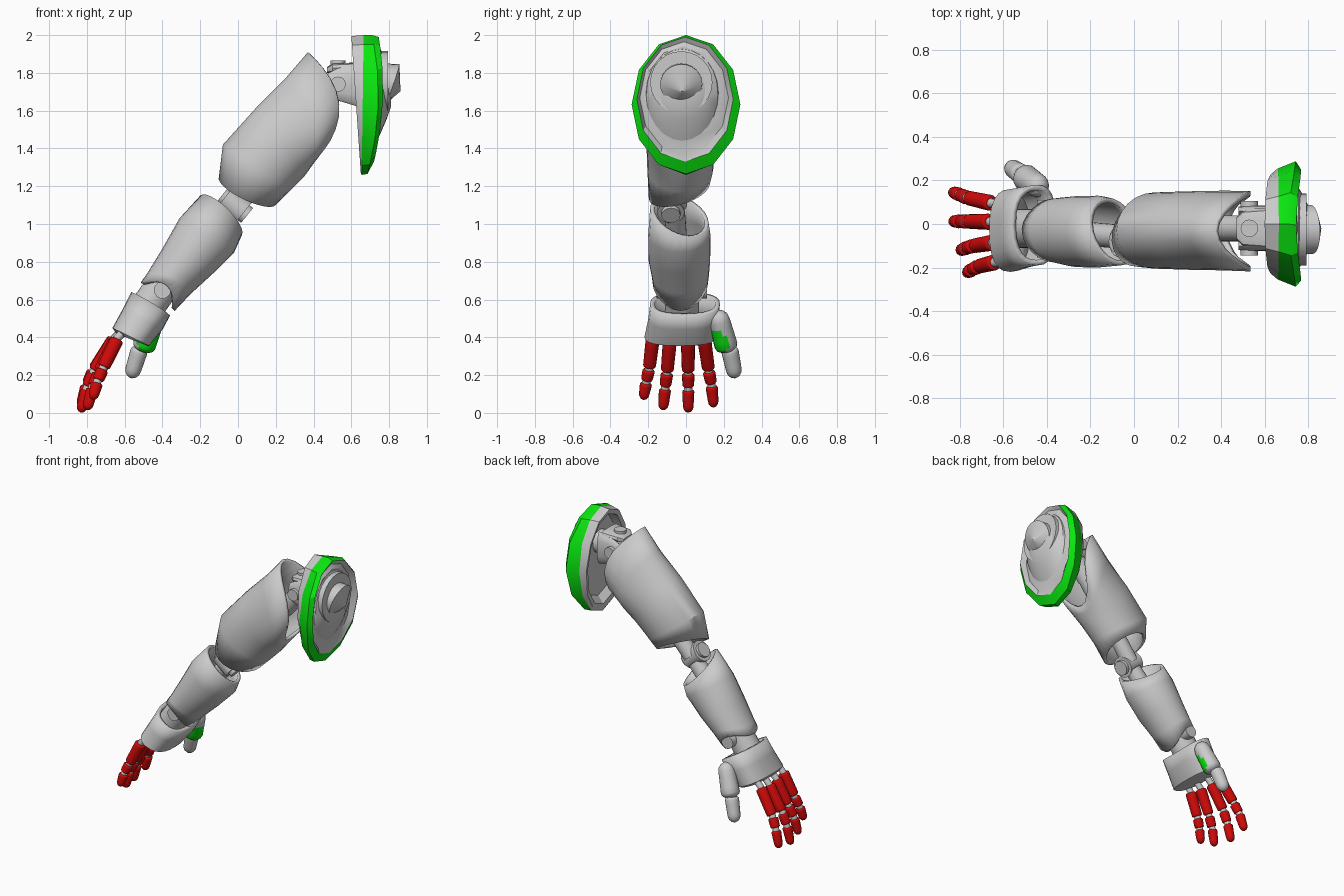
import bpy, bmesh, math
from mathutils import Vector as V

if "Cube" in bpy.data.objects:
    bpy.data.objects.remove(bpy.data.objects["Cube"])


def material(name, col):
    m = bpy.data.materials.new(name)
    m.diffuse_color = (*col, 1)
    m.use_nodes = True
    m.node_tree.nodes["Principled BSDF"].inputs["Base Color"].default_value = m.diffuse_color
    return m


GREY = material("grey", (0.6, 0.6, 0.6))
GREEN = material("green", (0.003, 0.82, 0.005))
RED = material("red", (0.64, 0.003, 0.003))


def finish(name, bm, mats, smooth=35, thick=0):
    bmesh.ops.recalc_face_normals(bm, faces=bm.faces)
    me = bpy.data.meshes.new(name)
    bm.to_mesh(me)
    bm.free()
    ob = bpy.data.objects.new(name, me)
    bpy.context.collection.objects.link(ob)
    for m in mats:
        me.materials.append(m)
    bpy.ops.object.select_all(action='DESELECT')
    ob.select_set(True)
    bpy.context.view_layer.objects.active = ob
    bpy.ops.object.shade_smooth_by_angle(angle=math.radians(smooth))
    if thick:
        mod = ob.modifiers.new("wall", 'SOLIDIFY')
        mod.thickness = thick
        mod.offset = -1
    return ob


def loft(name, rings, n=24, mats=(GREY,), band=None, power=1.0, caps=(False, False), **kw):
    """Ring = top (x,z), bottom (x,z), y centre, half width, side push (x,z), side tilt (x,z)."""
    bm = bmesh.new()
    loops = []
    for top, bot, yc, w, *extra in rings:
        push = extra[0] if extra else (0, 0)
        tilt = extra[1] if len(extra) > 1 else (0, 0)
        loop = []
        for i in range(n):
            a = math.tau * i / n
            c, s = math.cos(a), math.sin(a)
            c = math.copysign(abs(c) ** power, c)
            s = math.copysign(abs(s) ** power, s)
            x, z = [(top[k] + bot[k]) / 2 + c * (top[k] - bot[k]) / 2
                    + push[k] * s * s + tilt[k] * s for k in (0, 1)]
            loop.append(bm.verts.new((x, yc + s * w, z)))
        loops.append(loop)
    for r, (a, b) in enumerate(zip(loops, loops[1:])):
        for i in range(n):
            j = (i + 1) % n
            f = bm.faces.new((a[i], a[j], b[j], b[i]))
            if band and r in band:
                f.material_index = 1
    if caps[0]:
        bm.faces.new(loops[0])
    if caps[1]:
        bm.faces.new(loops[-1])
    return finish(name, bm, mats, **kw)


def rod(name, path, radii, mat=GREY, n=16, rule=None):
    """Round solid swept along a path, one radius per point."""
    pts = [V(p) for p in path]
    bm = bmesh.new()
    loops = []
    for k, p in enumerate(pts):
        d = (pts[min(k + 1, len(pts) - 1)] - pts[max(k - 1, 0)]).normalized()
        u = d.cross(V((0, 1, 0)) if abs(d.y) < 0.9 else V((1, 0, 0))).normalized()
        v = d.cross(u)
        loops.append([bm.verts.new(p + radii[k] * (u * math.cos(math.tau * i / n)
                      + v * math.sin(math.tau * i / n))) for i in range(n)])
    for a, b in zip(loops, loops[1:]):
        for i in range(n):
            bm.faces.new((a[i], a[(i + 1) % n], b[(i + 1) % n], b[i]))
    bm.faces.new(loops[0])
    bm.faces.new(loops[-1])
    bmesh.ops.recalc_face_normals(bm, faces=bm.faces)
    if rule:
        for f in bm.faces:
            f.material_index = int(rule(f))
    return finish(name, bm, (mat, GREEN))


def capsule(name, a, b, ra, rb, round_a=0.3, round_b=1.0, mat=GREY, rule=None):
    """Tapered rod; a rounding over 0.5 gives a dome, less gives a softened flat end."""
    a, b = V(a), V(b)
    d = (b - a).normalized()

    def end(r, rnd):
        out = []
        for t in (10, 35, 62, 90):
            t = math.radians(t)
            s = math.sin(t) if rnd > 0.5 else 0.75 + 0.25 * math.sin(t)
            out.append((r * rnd * (1 - math.cos(t)), r * s))
        return out
    ea, eb = end(ra, round_a), end(rb, round_b)
    path = [a + d * o for o, _ in ea]
    radii = [r for _, r in ea]
    tail = [b - d * o for o, _ in reversed(eb)]
    start = path[-1]
    for k in (0.25, 0.5, 0.75):
        path.append(start.lerp(tail[0], k))
        radii.append(ra + (rb - ra) * k)
    return rod(name, path + tail, radii + [r for _, r in reversed(eb)], mat, rule=rule)


def cyl(name, a, b, r, n=24):
    return rod(name, [a, b], [r, r], n=n)


# Upper arm sleeve, its shoulder rim cut away at top and bottom
loft("upper_arm", [
    ((-0.10, 1.25), (0.20, 1.10), -0.035, 0.162, (0, 0), (0.03, 0.04)),
    ((-0.08, 1.42), (0.27, 1.17), -0.03, 0.175),
    ((0.10, 1.62), (0.35, 1.25), -0.03, 0.18, (0.02, 0)),
    ((0.25, 1.77), (0.40, 1.32), -0.03, 0.183, (0.08, -0.02)),
    ((0.37, 1.91), (0.43, 1.36), -0.033, 0.185, (0.135, 0.0))], thick=0.022)

# Forearm sleeve, slanted elbow rim and notched wrist rim
loft("forearm", [
    ((-0.20, 1.15), (0.02, 0.94), -0.035, 0.155, (0, 0), (-0.03, -0.04)),
    ((-0.31, 1.03), (-0.02, 0.85), -0.035, 0.165),
    ((-0.40, 0.87), (-0.13, 0.74), -0.035, 0.163),
    ((-0.48, 0.74), (-0.25, 0.63), -0.03, 0.15, (0.02, 0.03)),
    ((-0.515, 0.69), (-0.335, 0.54), -0.03, 0.145, (0.045, 0.06))], thick=0.022)

# Palm shell and its knuckle end
loft("palm", [
    ((-0.565, 0.64), (-0.36, 0.515), -0.005, 0.185, (0.015, 0.0)),
    ((-0.61, 0.55), (-0.40, 0.44), -0.015, 0.185),
    ((-0.665, 0.45), (-0.47, 0.355), -0.03, 0.19),
    ((-0.645, 0.42), (-0.48, 0.355), -0.03, 0.175)],
    power=0.8, caps=(False, True), thick=0.025)

# Wrist, elbow and inner bones
cyl("wrist_pin", (-0.40, -0.155, 0.65), (-0.40, 0.11, 0.65), 0.045)
cyl("wrist_bone", (-0.38, -0.02, 0.70), (-0.53, -0.02, 0.49), 0.09)
cyl("forearm_bone", (-0.40, -0.03, 0.66), (-0.04, -0.06, 1.06), 0.055)
cyl("elbow_disc", (-0.07, -0.08, 1.14), (0.03, -0.08, 1.06), 0.072)
cyl("elbow_cap", (-0.085, -0.08, 1.152), (0.048, -0.08, 1.045), 0.05)
cyl("upper_arm_bone", (-0.01, -0.05, 1.10), (0.40, -0.02, 1.58), 0.055)
cyl("shoulder_bone", (0.39, -0.02, 1.57), (0.53, -0.02, 1.74), 0.06)

# Shoulder joint: crossed pins, clevis plates and axle
cyl("shoulder_pin", (0.53, -0.145, 1.74), (0.53, 0.105, 1.74), 0.04)
cyl("shoulder_swivel", (0.53, -0.02, 1.66), (0.53, -0.02, 1.865), 0.04)
for y in (-0.10, 0.06):
    loft("clevis_plate", [((0.48, 1.80), (0.48, 1.68), y, 0.02),
                          ((0.54, 1.83), (0.54, 1.65), y, 0.025),
                          ((0.64, 1.85), (0.64, 1.62), y, 0.025)],
         n=12, caps=(True, True))
loft("clevis_bridge", [((0.47, 1.83), (0.47, 1.80), -0.02, 0.05),
                       ((0.50, 1.85), (0.50, 1.80), -0.02, 0.08),
                       ((0.62, 1.855), (0.62, 1.81), -0.02, 0.09)],
     n=12, power=0.6, caps=(True, True))
cyl("shoulder_axle", (0.56, -0.02, 1.74), (0.72, -0.02, 1.74), 0.08)

# Shoulder guard: faceted dish with a green rim
loft("shoulder_guard", [
    ((0.69, 1.82), (0.69, 1.52), 0, 0.10),
    ((0.68, 1.94), (0.69, 1.36), 0, 0.20),
    ((0.61, 1.96), (0.65, 1.31), 0, 0.20),
    ((0.60, 1.995), (0.65, 1.27), 0, 0.225),
    ((0.665, 2.0), (0.655, 1.26), 0, 0.255),
    ((0.71, 2.0), (0.685, 1.265), 0, 0.288, (0.045, 0)),
    ((0.745, 1.99), (0.72, 1.33), -0.005, 0.255, (0.035, 0)),
    ((0.735, 1.965), (0.72, 1.37), -0.01, 0.235),
    ((0.75, 1.94), (0.735, 1.43), -0.015, 0.205)],
    n=12, mats=(GREY, GREEN), band=(4, 5), caps=(True, True), smooth=28)

# Domed hub and stepped discs on the outside of the guard
loft("hub_dome", [
    ((0.72, 1.93), (0.735, 1.44), -0.02, 0.197),
    ((0.755, 1.925), (0.755, 1.48), -0.02, 0.188),
    ((0.785, 1.87), (0.785, 1.55), -0.02, 0.14),
    ((0.81, 1.80), (0.81, 1.62), -0.02, 0.08)], caps=(True, True), smooth=30)
cyl("hub_disc", (0.74, -0.025, 1.75), (0.793, -0.025, 1.75), 0.165)
rod("hub_cone", [(0.74, -0.025, 1.74), (0.818, -0.025, 1.74), (0.856, -0.02, 1.70)],
    [0.112, 0.112, 0.006], n=24)

# Four fingers: knuckle, three red segments and grey links
fingers = [
    ((-0.635, -0.175, 0.40), (-0.715, -0.195, 0.235), (-0.745, -0.21, 0.165), (-0.77, -0.226, 0.07)),
    ((-0.645, -0.085, 0.39), (-0.735, -0.10, 0.215), (-0.77, -0.11, 0.135), (-0.80, -0.122, 0.015)),
    ((-0.655, 0.01, 0.39), (-0.765, 0.012, 0.215), (-0.80, 0.012, 0.13), (-0.833, 0.012, 0.002)),
    ((-0.65, 0.095, 0.40), (-0.765, 0.12, 0.225), (-0.80, 0.135, 0.15), (-0.835, 0.147, 0.03))]
for path in fingers:
    pts = [V(p) for p in path]
    rod("finger_core", [pts[0] + V((0.05, 0, 0.05))] + pts[:3] + [pts[2].lerp(pts[3], 0.4)],
        [0.022] * 5, n=12)
    for k, (s, e, ra, rb) in enumerate([(0.06, 0.95, 0.037, 0.034),
                                        (0.10, 0.88, 0.033, 0.031),
                                        (0.08, 1.0, 0.032, 0.028)]):
        capsule(("finger_base", "finger_middle", "finger_tip")[k],
                pts[k].lerp(pts[k + 1], s), pts[k].lerp(pts[k + 1], e),
                ra, rb, round_b=1.2 if k == 2 else 0.3, mat=RED)

# Thumb with a green patch on the inner side of the base
capsule("thumb_base", (-0.425, 0.165, 0.54), (-0.51, 0.22, 0.325), 0.055, 0.062, 1.0, 0.6,
        rule=lambda f: 0.32 < f.calc_center_median().z < 0.42
        and f.normal.y < 0.25 and f.normal.x > -0.6)
cyl("thumb_link", (-0.50, 0.22, 0.36), (-0.53, 0.24, 0.30), 0.03)
capsule("thumb_tip", (-0.52, 0.23, 0.34), (-0.568, 0.262, 0.185), 0.046, 0.042, 0.4, 1.1)
